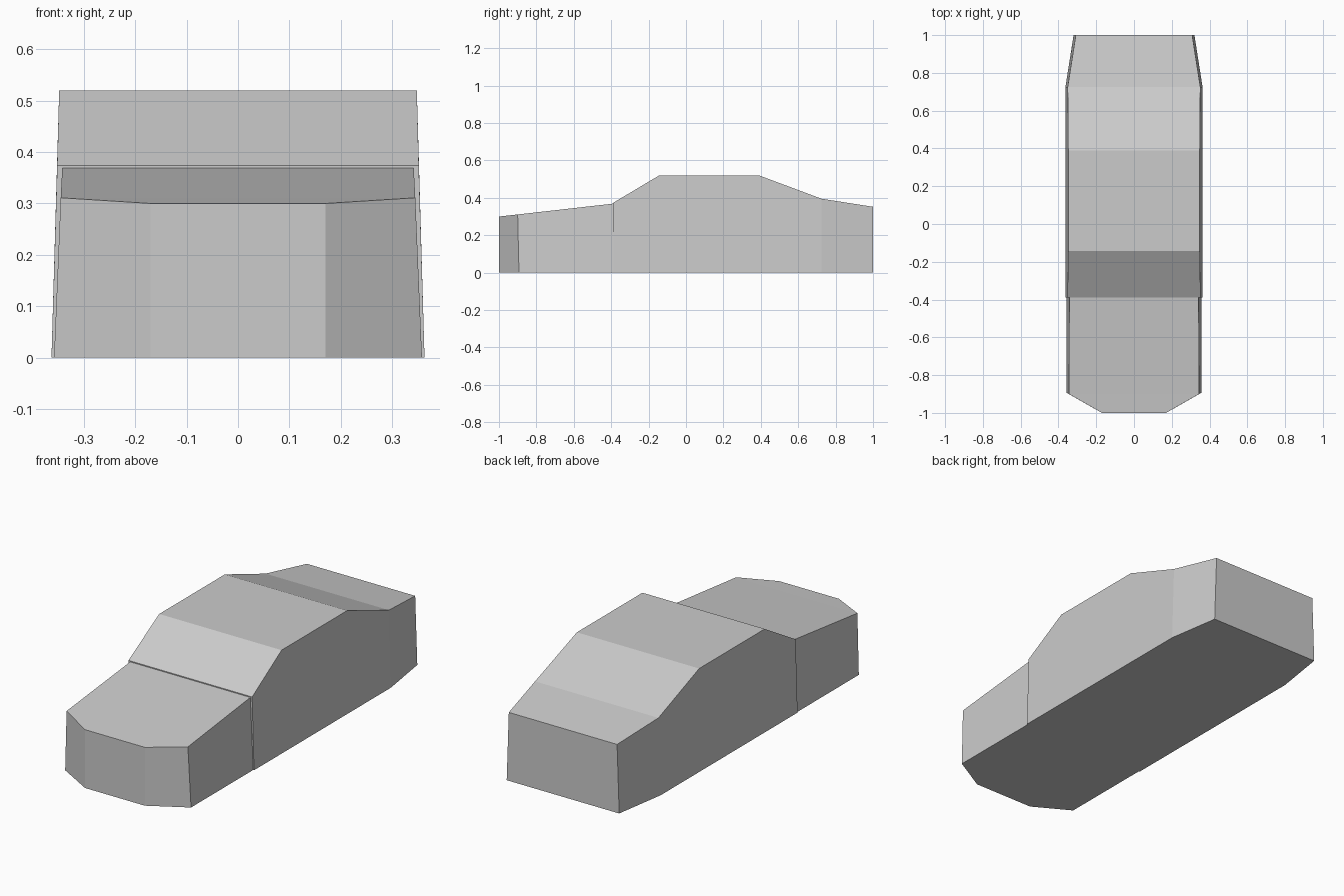
import bpy
import bmesh

cube = bpy.data.objects.get("Cube")
if cube:
    bpy.data.objects.remove(cube, do_unlink=True)

grey = bpy.data.materials.new("plain grey")
grey.use_nodes = True
colour = (0.6, 0.6, 0.6, 1.0)
grey.diffuse_color = colour
grey.node_tree.nodes["Principled BSDF"].inputs["Base Color"].default_value = colour


def loft_body(name, stations):
    """Join four-sided sections: (y low, y high, height, half width low, half width high)."""
    bm = bmesh.new()
    rings = []
    for y_low, y_high, height, low, high in stations:
        corners = [(-low, y_low, 0), (low, y_low, 0),
                   (high, y_high, height), (-high, y_high, height)]
        rings.append([bm.verts.new(c) for c in corners])
    for a, b in zip(rings, rings[1:]):
        for i in range(4):
            j = (i + 1) % 4
            bm.faces.new((a[i], a[j], b[j], b[i]))
    bm.faces.new(rings[0])
    bm.faces.new(rings[-1])
    bmesh.ops.recalc_face_normals(bm, faces=bm.faces)
    mesh = bpy.data.meshes.new(name)
    bm.to_mesh(mesh)
    bm.free()
    mesh.materials.append(grey)
    obj = bpy.data.objects.new(name, mesh)
    bpy.context.collection.objects.link(obj)
    return obj


# Bonnet with chamfered nose
loft_body("bonnet", [
    (-1.0, -1.0, 0.30, 0.17, 0.17),
    (-0.893, -0.90, 0.311, 0.358, 0.345),
    (-0.388, -0.388, 0.369, 0.358, 0.342),
])

# Cabin: windscreen, roof, rear window and tapered tail
loft_body("cabin_and_tail", [
    (-0.388, -0.388, 0.374, 0.363, 0.352),
    (-0.143, -0.143, 0.52, 0.363, 0.348),
    (0.39, 0.39, 0.52, 0.363, 0.348),
    (0.725, 0.725, 0.395, 0.363, 0.351),
    (1.0, 1.0, 0.352, 0.32, 0.308),
])
